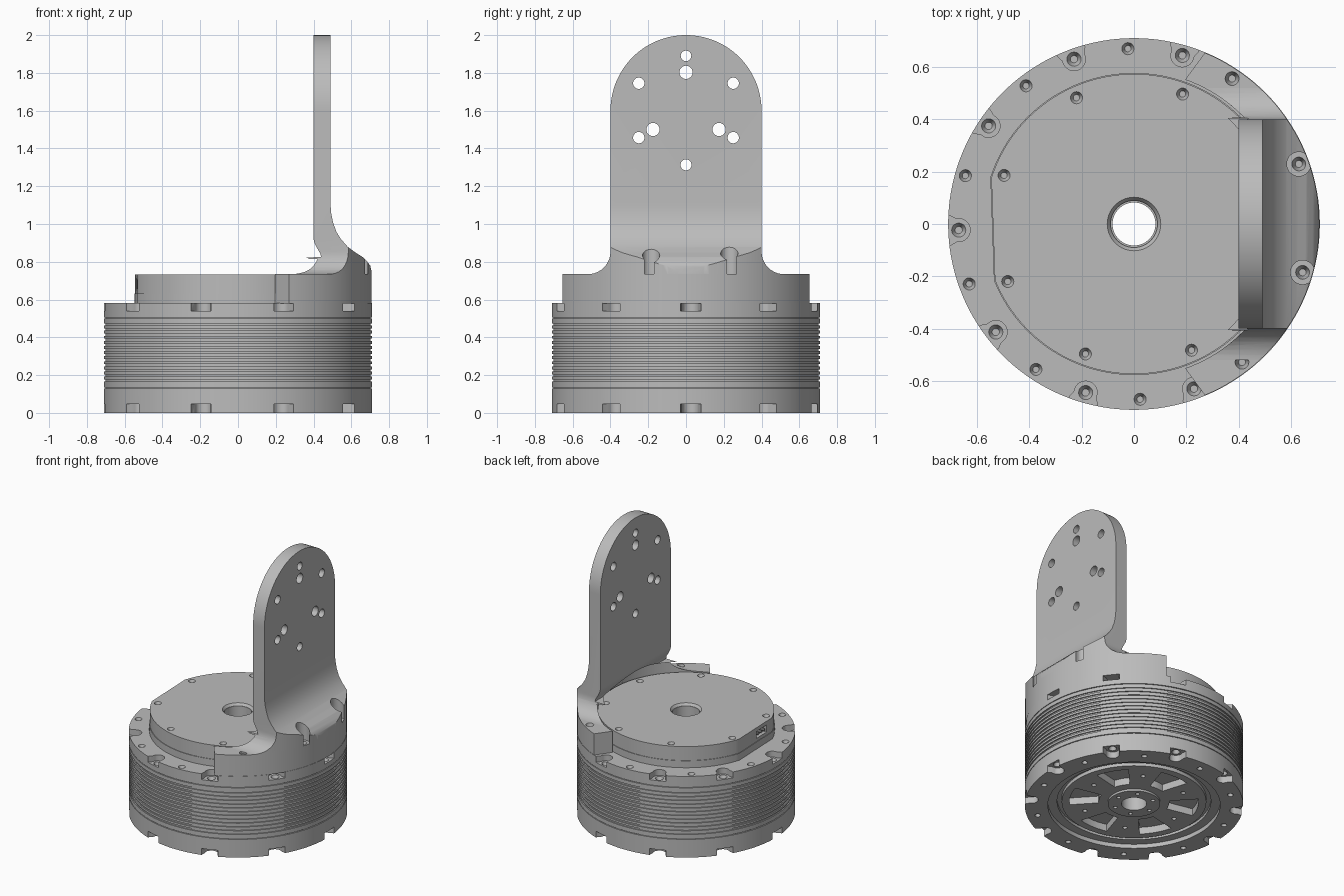
import bpy, bmesh
from math import sin, cos, radians, pi, sqrt

cube = bpy.data.objects.get("Cube")
if cube:
    bpy.data.objects.remove(cube, do_unlink=True)

metal = bpy.data.materials.new("grey_metal")
metal.use_nodes = True
GREY = (0.5, 0.5, 0.5, 1)
metal.diffuse_color = GREY
metal.node_tree.nodes["Principled BSDF"].inputs["Base Color"].default_value = GREY

R = 0.71
PLACE = {"x": lambda p, h: (h, p[0], p[1]),
         "y": lambda p, h: (p[0], h, p[1]),
         "z": lambda p, h: (p[0], p[1], h)}


def arc(r, a0, a1, n, cx=0, cy=0):
    steps = [radians(a0 + (a1 - a0) * i / n) for i in range(n + 1)]
    return [(cx + r * cos(a), cy + r * sin(a)) for a in steps]


def circle(r, n=24, cx=0, cy=0):
    return arc(r, 0, 360, n, cx, cy)[:-1]


def polar(r, deg):
    return r * cos(radians(deg)), r * sin(radians(deg))


def solid(pts, lo, hi, axis="z", top=None):
    """One prism or taper: outline, start, end, axis, far outline."""
    return pts, lo, hi, axis, top or pts


def build(name, solids):
    bm = bmesh.new()
    for pts, lo, hi, axis, top in solids:
        put = PLACE[axis]
        a = [bm.verts.new(put(p, lo)) for p in pts]
        b = [bm.verts.new(put(p, hi)) for p in top]
        bm.faces.new(a)
        bm.faces.new(b[::-1])
        for i in range(len(a)):
            j = (i + 1) % len(a)
            bm.faces.new((a[j], a[i], b[i], b[j]))
    return finish(name, bm)


def finish(name, bm):
    bmesh.ops.recalc_face_normals(bm, faces=bm.faces)
    me = bpy.data.meshes.new(name)
    bm.to_mesh(me)
    bm.free()
    me.materials.append(metal)
    ob = bpy.data.objects.new(name, me)
    bpy.context.collection.objects.link(ob)
    return ob


def lathe(name, profile, n=144):
    bm = bmesh.new()
    rings = [[bm.verts.new((r * cos(2 * pi * i / n), r * sin(2 * pi * i / n), z))
              for i in range(n)] for r, z in profile]
    for k, ring in enumerate(rings):
        nxt = rings[(k + 1) % len(rings)]
        for i in range(n):
            j = (i + 1) % n
            bm.faces.new((ring[i], ring[j], nxt[j], nxt[i]))
    return finish(name, bm)


def boolean(ob, solids, op="DIFFERENCE"):
    tool = build("cutter", solids)
    tool.hide_render = True
    mod = ob.modifiers.new("cut", "BOOLEAN")
    mod.operation, mod.solver, mod.object = op, "EXACT", tool
    deps = bpy.context.evaluated_depsgraph_get()
    ob.data = bpy.data.meshes.new_from_object(ob.evaluated_get(deps))
    ob.modifiers.clear()
    bpy.data.objects.remove(tool, do_unlink=True)


def screw_hole(x, y, z, r, depth, side=1):
    """Tapered screw socket sunk from z; side -1 opens downwards."""
    return solid(circle(r, 20, x, y), z + 0.002 * side, z - depth * side,
                 "z", circle(r * 0.5, 20, x, y))


def notch(deg, lo, hi):
    """Rounded slot that opens through the rim."""
    c, s = cos(radians(deg)), sin(radians(deg))
    u = [(0.78, -0.055), (0.70, -0.055), (0.68, -0.044)]
    u += arc(0.044, 270, 90, 12, 0.67, 0)[1:-1]
    u += [(0.68, 0.044), (0.70, 0.055), (0.78, 0.055)]
    return solid([(x * c - y * s, x * s + y * c) for x, y in u], lo, hi)


# Finned drum housing with a stepped underside and a central bore
profile = [(0.082, 0.01), (0.17, 0.01), (0.17, 0.025), (0.47, 0.025),
           (0.47, 0.05), (0.50, 0.05), (0.50, 0.03), (0.56, 0.03),
           (0.56, 0), (R, 0)]
grooves = [(0.13, 0.005)] + [(0.165 + 0.027 * i, 0.012) for i in range(12)] + [(0.50, 0.005)]
for z, w in grooves:
    profile += [(R, z), (R - 0.008, z), (R - 0.008, z + w), (R, z + w)]
profile += [(R, 0.582), (0.082, 0.582)]
housing = lathe("drum_housing", profile)

# Rim notches, underside pockets, then screw sockets
notch_angles = [2 + 36 * k for k in range(10)]
hole_angles = [20 + 36 * k for k in range(10)]
pockets = [solid(arc(0.42, a - 15, a + 15, 6) + arc(0.23, a + 13, a - 13, 4), 0, 0.075)
           for a in range(30, 390, 60)]
boolean(housing, [notch(a, lo, hi) for a in notch_angles
                  for lo, hi in ((-0.05, 0.046), (0.54, 0.65))] + pockets)
holes = []
for a in notch_angles:
    holes += [screw_hole(*polar(0.67, a), 0.54, 0.028, 0.03),
              screw_hole(*polar(0.67, a), 0.046, 0.028, 0.03, -1)]
for a in hole_angles:
    holes += [screw_hole(*polar(0.67, a), 0.582, 0.024, 0.03),
              screw_hole(*polar(0.64, a), 0, 0.02, 0.03, -1)]
for a in range(0, 360, 60):
    holes += [screw_hole(*polar(0.13, a), 0.01, 0.014, 0.03, -1),
              screw_hole(*polar(0.34, a), 0.025, 0.016, 0.03, -1)]
boolean(housing, holes)


# Round cover with one flat side, in two layers
def flat_disc(r):
    return arc(r, 202 - 360, 162, 120)


cover = build("cover_plate", [solid(flat_disc(0.573), 0.632, 0.732)])
base = build("cover_base", [solid(flat_disc(0.577), 0.575, 0.632)])
boolean(base, [solid(circle(0.082, 64), 0.5, 0.8)])
boolean(cover, [solid(circle(0.088, 64), 0.5, 0.8)])
boolean(cover, [solid(circle(0.09, 64), 0.715, 0.74, "z", circle(0.108, 64))]
        + [screw_hole(*polar(0.53, 24.5 + 45 * k), 0.732, 0.024, 0.025) for k in range(8)]
        + [solid([(-0.15, 0.655), (-0.03, 0.655), (-0.03, 0.705), (-0.15, 0.705)],
                 -0.6, -0.51, "x")])

# Contact pins inside the cable port
build("port_pins", [solid(circle(0.009, 10, -0.125 + 0.035 * i, 0.68), -0.535, -0.5, "x")
                    for i in range(3)])

# Curved bracket foot lying on the housing rim
foot = build("bracket_foot", [solid(arc(0.708, -67.5, 67.5, 54)
                                    + arc(0.585, 70.5, -70.5, 54), 0.58, 0.734)])
boolean(foot, [screw_hole(*polar(0.67, a), 0.734, 0.027, 0.05) for a in (20, 56, 308, 344)])

# Upright bracket: side profile trimmed by its face outline and the drum circle
outer = [(0.708, 0.72), (0.708, 0.745), (0.70, 0.78), (0.685, 0.80), (0.66, 0.825),
         (0.62, 0.85), (0.58, 0.88), (0.545, 0.92), (0.52, 0.96), (0.503, 1.01),
         (0.493, 1.06), (0.49, 1.10), (0.49, 2.1)]
inner = [(0.40, 2.1), (0.40, 0.92), (0.405, 0.90), (0.42, 0.87), (0.435, 0.845),
         (0.44, 0.825), (0.25, 0.82), (0.25, 0.72)]
bracket = build("bracket_upright", [solid(outer + inner, -0.7, 0.7, "y")])
half = [(0.52, 0.72)] + arc(0.12, 270, 180, 10, 0.52, 0.854) + arc(0.40, 0, 90, 28, 0, 1.6)
outline = half + [(-y, z) for y, z in half[-2::-1]]
boolean(bracket, [solid(outline, 0, 1, "x")], "INTERSECT")
boolean(bracket, [solid(circle(0.708, 144), 0.6, 2.2)], "INTERSECT")
# Clearance over the cover
boolean(bracket, [solid(circle(0.585, 144), 0.6, 0.815)])
boolean(bracket, [solid(circle(0.585, 144), 0.80, 0.89, "z", circle(0.41, 144))])
# Counterbores in the flare and mounting holes in the plate
plate_holes = [(0, 1.89, 0.028), (0, 1.803, 0.035), (0, 1.313, 0.029)]
for s in (-1, 1):
    plate_holes += [(s * 0.25, 1.745, 0.03), (s * 0.25, 1.457, 0.03), (s * 0.175, 1.5, 0.035)]
boolean(bracket, [solid(circle(0.046, 28, *polar(0.67, a)), 0.6, 1.0) for a in (20, 344)]
        + [solid(circle(r, 28, y, z), 0.3, 0.6, "x") for y, z, r in plate_holes])

# Smooth curved faces, keep hard edges
parts = [o for o in bpy.context.scene.objects
         if o.type == "MESH" and metal.name in o.data.materials]
bpy.ops.object.select_all(action="DESELECT")
for o in parts:
    o.select_set(True)
bpy.context.view_layer.objects.active = parts[0]
bpy.ops.object.shade_smooth_by_angle(angle=radians(30))
